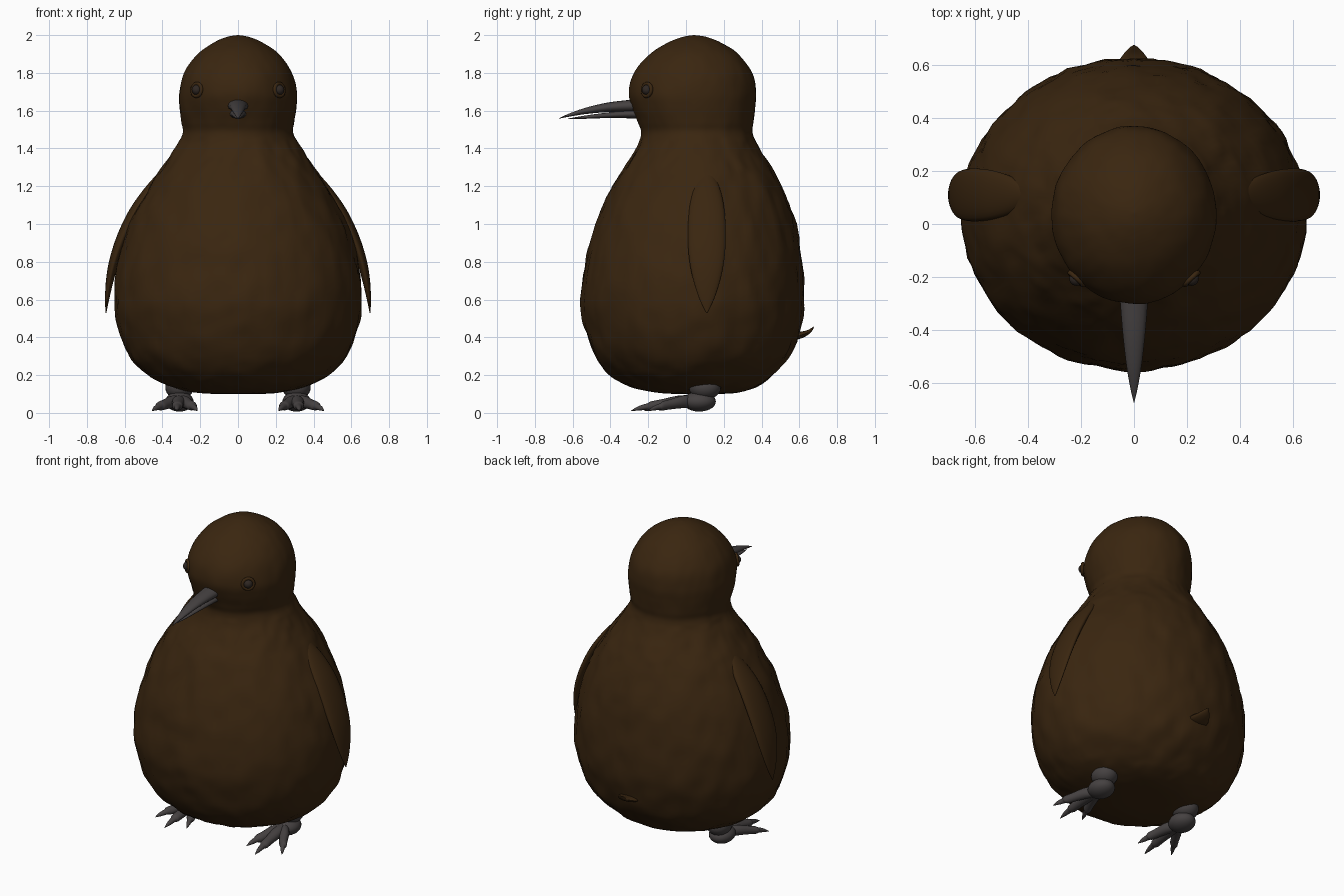
import bpy, bmesh, math
from mathutils import Vector, noise

if "Cube" in bpy.data.objects:
    bpy.data.objects.remove(bpy.data.objects["Cube"])


def material(name, rgb):
    m = bpy.data.materials.new(name)
    m.use_nodes = True
    m.diffuse_color = (*rgb, 1)
    bsdf = m.node_tree.nodes["Principled BSDF"]
    bsdf.inputs["Base Color"].default_value = (*rgb, 1)
    bsdf.inputs["Roughness"].default_value = 0.8
    return m


BROWN = material("dark brown plumage", (0.042, 0.019, 0.005))
GREY = material("charcoal grey horn", (0.06, 0.053, 0.053))
EYE = material("dark eye", (0.028, 0.02, 0.016))


def finish(obj, name, mat, angle=50):
    obj.name = obj.data.name = name
    obj.data.materials.append(mat)
    bpy.ops.object.select_all(action='DESELECT')
    obj.select_set(True)
    bpy.context.view_layer.objects.active = obj
    bpy.ops.object.shade_smooth_by_angle(angle=math.radians(angle))
    return obj


def refine(stations, steps):
    """Catmull-Rom interpolation of the sections."""
    out = []
    s = [Vector(p) for p in stations]
    for i in range(len(s) - 1):
        p0, p1, p2, p3 = s[max(i - 1, 0)], s[i], s[i + 1], s[min(i + 2, len(s) - 1)]
        for k in range(steps):
            t = k / steps
            out.append(0.5 * (2 * p1 + (p2 - p0) * t + (2 * p0 - 5 * p1 + 4 * p2 - p3) * t * t
                              + (3 * p1 - p0 - 3 * p2 + p3) * t ** 3))
    return out + [s[-1]]


def loft(name, axis, stations, mat, segs=16, steps=4, bump=None):
    """Elliptic sections (x, y, z, half width, half depth) lying across the y or z axis."""
    bm = bmesh.new()
    rings = []
    for x, y, z, a, b in refine(stations, steps):
        ring = []
        for i in range(segs):
            t = 2 * math.pi * i / segs
            u, v = max(a, 0.001) * math.cos(t), max(b, 0.001) * math.sin(t)
            p = Vector((x + u, y + v, z)) if axis == 'z' else Vector((x + u, y, z + v))
            if bump:
                p += bump(p, Vector((math.cos(t), math.sin(t), 0)))
            ring.append(bm.verts.new(p))
        rings.append(ring)
    for r, q in zip(rings, rings[1:]):
        for i in range(segs):
            j = (i + 1) % segs
            bm.faces.new((r[i], r[j], q[j], q[i]))
    bm.faces.new(rings[0][::-1])
    bm.faces.new(rings[-1])
    bmesh.ops.recalc_face_normals(bm, faces=bm.faces)
    mesh = bpy.data.meshes.new(name)
    bm.to_mesh(mesh)
    bm.free()
    obj = bpy.data.objects.new(name, mesh)
    bpy.context.collection.objects.link(obj)
    return finish(obj, name, mat)


def ball(name, loc, size, mat):
    bpy.ops.mesh.primitive_uv_sphere_add(segments=24, ring_count=14, radius=1, location=loc)
    obj = bpy.context.object
    obj.scale = size
    return finish(obj, name, mat)


def feathers(p, out):
    """Vertically streaked tufts, strongest on the belly and faint on the head."""
    strength = 0.011 if p.z < 1.45 else 0.004
    n = noise.noise(Vector((p.x * 11, p.y * 11, p.z * 6)))
    n += 0.5 * noise.noise(Vector((p.x * 25, p.y * 25, p.z * 11)))
    return out * n * strength


# Body and head: height, half width, front, back
outline = [(0.10, 0.02, 0.03, 0.07), (0.105, 0.20, -0.14, 0.26), (0.14, 0.36, -0.30, 0.38),
           (0.20, 0.48, -0.40, 0.46), (0.30, 0.575, -0.48, 0.55), (0.45, 0.635, -0.535, 0.605),
           (0.60, 0.655, -0.555, 0.625), (0.80, 0.635, -0.53, 0.615), (1.0, 0.575, -0.475, 0.58),
           (1.2, 0.47, -0.385, 0.505), (1.3, 0.405, -0.325, 0.45), (1.4, 0.335, -0.26, 0.385),
           (1.48, 0.292, -0.237, 0.353), (1.54, 0.298, -0.255, 0.358), (1.62, 0.31, -0.287, 0.366),
           (1.7, 0.31, -0.303, 0.37), (1.8, 0.285, -0.275, 0.35), (1.9, 0.215, -0.19, 0.275),
           (1.96, 0.13, -0.095, 0.185), (1.99, 0.06, -0.02, 0.11), (2.0, 0.002, 0.04, 0.044)]
loft("body", 'z', [(0, (f + b) / 2, z, w, (b - f) / 2) for z, w, f, b in outline],
     BROWN, segs=112, steps=6, bump=feathers)

# Beak: curved upper and lower halves
loft("upper_beak", 'y', [(0, -0.24, 1.626, 0.056, 0.036), (0, -0.30, 1.625, 0.052, 0.032),
                         (0, -0.42, 1.617, 0.042, 0.025), (0, -0.54, 1.597, 0.028, 0.016),
                         (0, -0.63, 1.573, 0.012, 0.007), (0, -0.675, 1.558, 0.001, 0.001)], GREY)
loft("lower_beak", 'y', [(0, -0.24, 1.583, 0.045, 0.026), (0, -0.32, 1.581, 0.04, 0.021),
                         (0, -0.45, 1.573, 0.028, 0.013), (0, -0.56, 1.563, 0.014, 0.007),
                         (0, -0.625, 1.557, 0.001, 0.001)], GREY)

# Tail tuft
loft("tail", 'y', [(0, 0.54, 0.40, 0.07, 0.02), (0, 0.60, 0.41, 0.065, 0.019),
                   (0, 0.64, 0.423, 0.042, 0.014), (0, 0.665, 0.44, 0.02, 0.01),
                   (0, 0.677, 0.455, 0.003, 0.002)], BROWN)

for side, s in (("left", 1), ("right", -1)):
    # Wing: height, centre, half thickness, half breadth
    wing = [(1.29, 0.395, 0.004, 0.01), (1.25, 0.42, 0.022, 0.042), (1.17, 0.478, 0.032, 0.075),
            (1.07, 0.543, 0.035, 0.094), (0.95, 0.602, 0.034, 0.1), (0.83, 0.647, 0.029, 0.095),
            (0.72, 0.675, 0.022, 0.076), (0.61, 0.692, 0.012, 0.042), (0.53, 0.699, 0.002, 0.004)]
    loft(side + "_wing", 'z', [(s * x, 0.11, z, a, b) for z, x, a, b in wing], BROWN, 24)

    # Eye: ball in a raised lid ring facing outward
    spot = Vector((s * 0.218, -0.207, 1.71))
    facing = Vector((s * 0.68, -0.73, 0.08))
    ball(side + "_eye", spot, (0.027, 0.027, 0.027), EYE)
    bpy.ops.mesh.primitive_torus_add(major_radius=0.033, minor_radius=0.01, major_segments=24,
                                     minor_segments=10, location=spot,
                                     rotation=facing.to_track_quat('Z', 'Y').to_euler())
    finish(bpy.context.object, side + "_eyelid", BROWN)

    # Leg stub and heel pad
    ball(side + "_leg", (s * 0.31, 0.10, 0.135), (0.075, 0.085, 0.065), GREY)
    ball(side + "_heel", (s * 0.31, 0.07, 0.06), (0.075, 0.088, 0.053), GREY)

    # Splayed toes, each ending in a claw
    for toe, tip_x, tip_y in (("inner", 0.215, -0.22), ("middle", 0.325, -0.29), ("outer", 0.455, -0.20)):
        def at(t, z, a, b):
            return (s * (0.31 + (tip_x - 0.31) * t), 0.04 + (tip_y - 0.04) * t, z, a, b)
        loft(f"{side}_{toe}_toe", 'y', [at(0, 0.06, 0.03, 0.035), at(0.25, 0.058, 0.036, 0.033),
                                        at(0.5, 0.046, 0.03, 0.027), at(0.68, 0.037, 0.028, 0.024),
                                        at(0.74, 0.034, 0.019, 0.017), at(0.88, 0.024, 0.012, 0.012),
                                        at(1, 0.012, 0.001, 0.001)], GREY)
